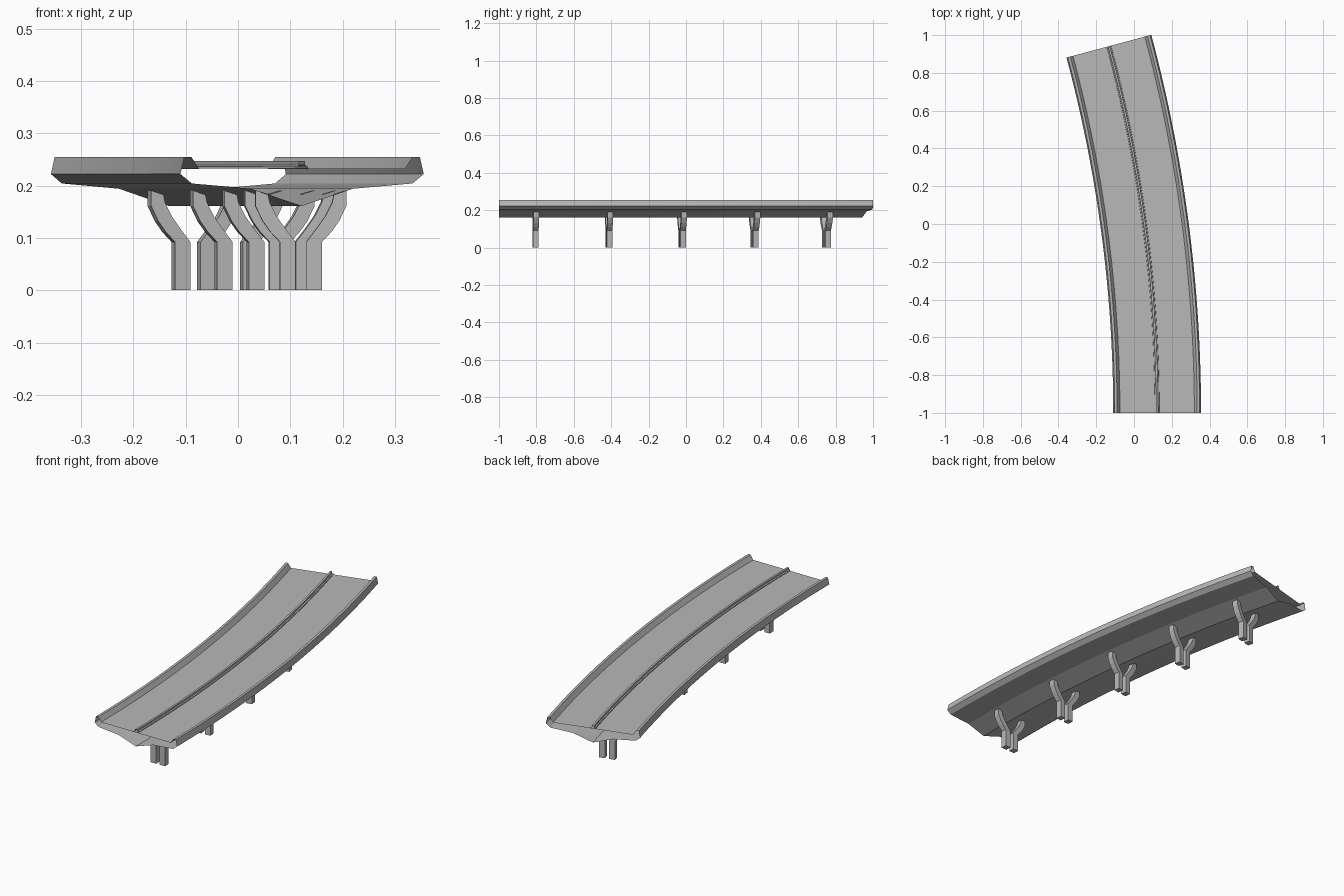
import bpy, bmesh, math

if "Cube" in bpy.data.objects:
    bpy.data.objects.remove(bpy.data.objects["Cube"])

# Road centreline: 15 degree left-hand arc
R, ARC, SEGS = 7.5, math.radians(15), 40
X0, Y0 = 0.1225, -1.0

grey = bpy.data.materials.new("concrete grey")
grey.diffuse_color = (0.48, 0.48, 0.48, 1)
grey.use_nodes = True
grey.node_tree.nodes["Principled BSDF"].inputs["Base Color"].default_value = grey.diffuse_color


def on_arc(off, along, z, a):
    """Point at sideways offset and small forward offset from the centreline at angle a."""
    r = R + off
    return (X0 - R + r * math.cos(a) - along * math.sin(a),
            Y0 + r * math.sin(a) + along * math.cos(a), z)


def finish(name, bm):
    me = bpy.data.meshes.new(name)
    bm.to_mesh(me)
    bm.free()
    me.materials.append(grey)
    ob = bpy.data.objects.new(name, me)
    bpy.context.collection.objects.link(ob)
    return ob


def sweep(name, profile, closed):
    """Sweep an (offset, z) cross-section along the arc, ends left open."""
    bm = bmesh.new()
    rings = [[bm.verts.new(on_arc(o, 0, z, ARC * i / SEGS)) for o, z in profile]
             for i in range(SEGS + 1)]
    n = len(profile)
    for a, b in zip(rings, rings[1:]):
        for j in range(n if closed else n - 1):
            k = (j + 1) % n
            bm.faces.new((a[j], a[k], b[k], b[j]))
    ob = finish(name, bm)
    bpy.ops.object.select_all(action='DESELECT')
    ob.select_set(True)
    bpy.context.view_layer.objects.active = ob
    bpy.ops.object.shade_smooth_by_angle(angle=math.radians(5))
    return ob


# Hollow deck with edge parapets: half section from the keel to the road edge
half = [(0.098, 0.194), (0.211, 0.204), (0.2325, 0.222), (0.225, 0.255),
        (0.212, 0.255), (0.197, 0.232)]
shell = [(0, 0.161)] + half + [(-o, z) for o, z in reversed(half)]
sweep("road_deck", shell, True)

# Central divider
div = [(0.012, 0.2325), (0.011, 0.236), (0.006, 0.239), (0.005, 0.247)]
sweep("central_divider", div + [(-o, z) for o, z in reversed(div)], False)

# Forked piers: inner and outer edge of one leg, from the ground up
inner = [(0.010, 0), (0.010, 0.092), (0.030, 0.118), (0.047, 0.142), (0.060, 0.168), (0.063, 0.184)]
outer = [(0.040, 0), (0.040, 0.092), (0.058, 0.111), (0.073, 0.132), (0.087, 0.161), (0.087, 0.191)]
DEPTH = 0.015
for i in range(5):
    a = ARC * (i + 0.5) / 5
    bm = bmesh.new()
    for side in (1, -1):
        rings = []
        for (oi, zi), (oo, zo) in zip(inner, outer):
            rings.append([bm.verts.new(on_arc(side * o, d, z, a)) for o, z, d in
                          ((oi, zi, -DEPTH), (oo, zo, -DEPTH), (oo, zo, DEPTH), (oi, zi, DEPTH))])
        for p, q in zip(rings, rings[1:]):
            for j in range(4):
                k = (j + 1) % 4
                bm.faces.new((p[j], p[k], q[k], q[j]))
        bm.faces.new(rings[0][::-1])
        bm.faces.new(rings[-1])
    bmesh.ops.recalc_face_normals(bm, faces=bm.faces)
    finish(f"forked_pier_{i + 1}", bm)
